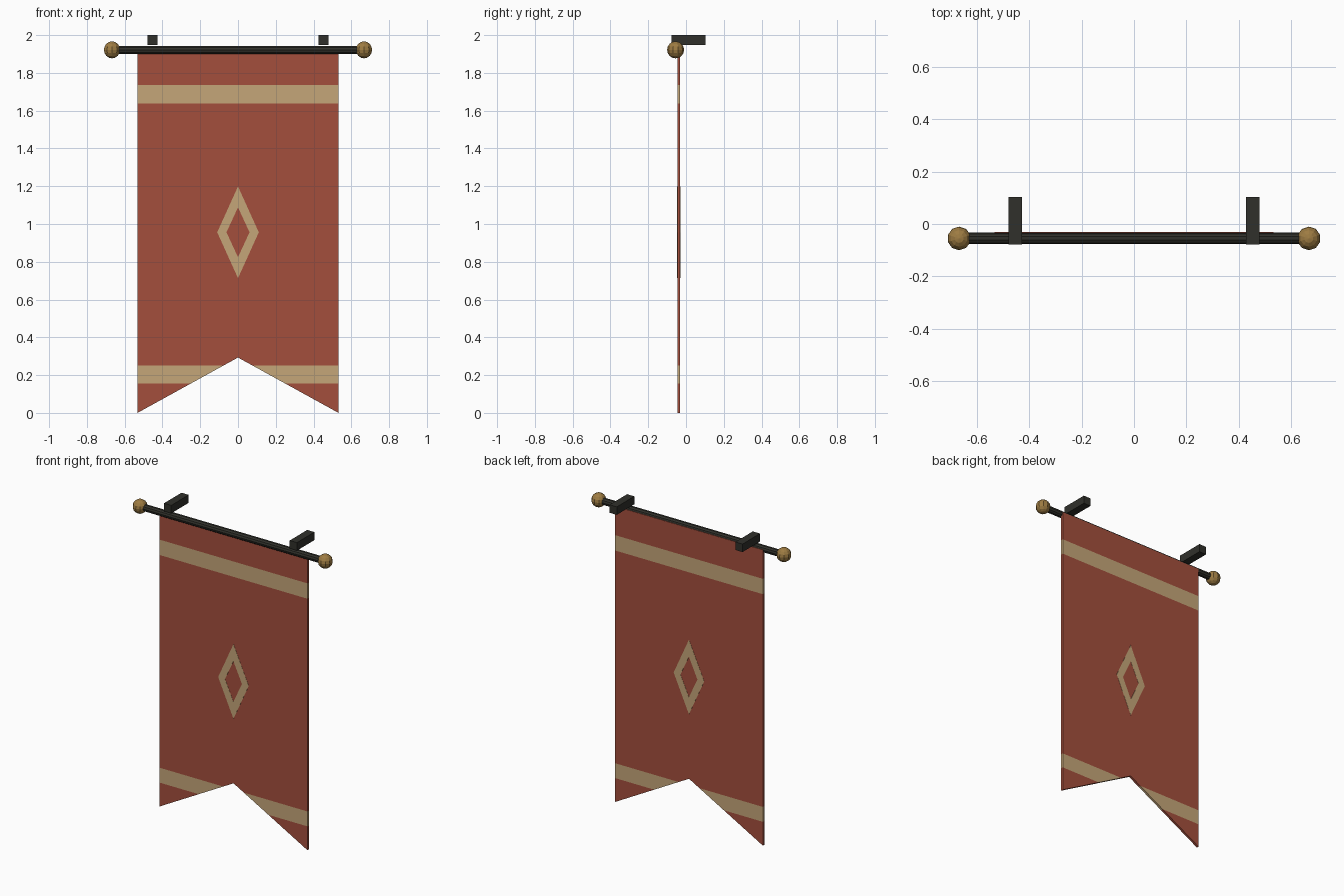
import bpy, bmesh, math
from mathutils import Vector

if "Cube" in bpy.data.objects:
    bpy.data.objects.remove(bpy.data.objects["Cube"])


def material(name, rgb):
    m = bpy.data.materials.new(name)
    m.diffuse_color = (*rgb, 1)
    m.use_nodes = True
    m.node_tree.nodes["Principled BSDF"].inputs["Base Color"].default_value = m.diffuse_color
    return m


RED = material("red cloth", (0.37, 0.078, 0.046))
TAN = material("tan trim", (0.56, 0.38, 0.19))
IRON = material("dark iron", (0.030, 0.030, 0.024))
BRASS = material("brass", (0.34, 0.20, 0.055))

ROD_Y, ROD_Z = -0.055, 1.922
CLOTH_Y0, CLOTH_Y1 = -0.046, -0.031


def new_object(name, bm, *mats):
    bmesh.ops.recalc_face_normals(bm, faces=bm.faces[:])
    mesh = bpy.data.meshes.new(name)
    bm.to_mesh(mesh)
    bm.free()
    for m in mats:
        mesh.materials.append(m)
    obj = bpy.data.objects.new(name, mesh)
    bpy.context.collection.objects.link(obj)
    return obj


def thicken(bm, depth):
    """Extrude flat faces along +y."""
    ret = bmesh.ops.extrude_face_region(bm, geom=bm.faces[:], use_keep_orig=True)
    verts = [g for g in ret["geom"] if isinstance(g, bmesh.types.BMVert)]
    bmesh.ops.translate(bm, verts=verts, vec=(0, depth, 0))


# Swallow-tailed cloth, cut at the stripe edges and coloured by height
bm = bmesh.new()
for s in (-1, 1):
    outline = [(0, 0.293), (s * 0.532, 0), (s * 0.532, 1.925), (0, 1.925)]
    bm.faces.new([bm.verts.new((x, CLOTH_Y0, z)) for x, z in outline])
bmesh.ops.remove_doubles(bm, verts=bm.verts[:], dist=1e-5)
thicken(bm, CLOTH_Y1 - CLOTH_Y0)
stripes = [(0.155, 0.252), (1.637, 1.737)]
for z in (z for band in stripes for z in band):
    bmesh.ops.bisect_plane(bm, geom=bm.verts[:] + bm.edges[:] + bm.faces[:],
                           plane_co=(0, 0, z), plane_no=(0, 0, 1))
for f in bm.faces:
    z = f.calc_center_median().z
    f.material_index = int(any(a < z < b for a, b in stripes))
new_object("banner_cloth", bm, RED, TAN)

# Open diamond emblem, showing on both sides of the cloth
bm = bmesh.new()
proud = 0.001


def diamond(w, h):
    return [bm.verts.new((x, CLOTH_Y0 - proud, 0.956 + z))
            for x, z in ((w, 0), (0, h), (-w, 0), (0, -h))]


outer, inner = diamond(0.11, 0.243), diamond(0.061, 0.132)
for i in range(4):
    j = (i + 1) % 4
    bm.faces.new((outer[i], outer[j], inner[j], inner[i]))
thicken(bm, CLOTH_Y1 - CLOTH_Y0 + 2 * proud)
new_object("diamond_emblem", bm, TAN)

# Hanging rod
bpy.ops.mesh.primitive_cylinder_add(vertices=10, radius=0.022, depth=1.3,
                                    location=(0, ROD_Y, ROD_Z),
                                    rotation=(0, math.pi / 2, 0))
rod = bpy.context.object
rod.name = "rod"
rod.data.materials.append(IRON)

# Ball finials and wall brackets, one of each per side
for side, s in (("left", -1), ("right", 1)):
    bpy.ops.mesh.primitive_uv_sphere_add(segments=10, ring_count=8, radius=0.045,
                                         location=(s * 0.667, ROD_Y, ROD_Z))
    ball = bpy.context.object
    ball.name = "finial_" + side
    ball.data.materials.append(BRASS)

    bpy.ops.mesh.primitive_cube_add(size=1, location=(s * 0.453, 0.0125, 1.974))
    bracket = bpy.context.object
    bracket.name = "bracket_" + side
    bracket.scale = (0.052, 0.18, 0.052)
    bracket.data.materials.append(IRON)
